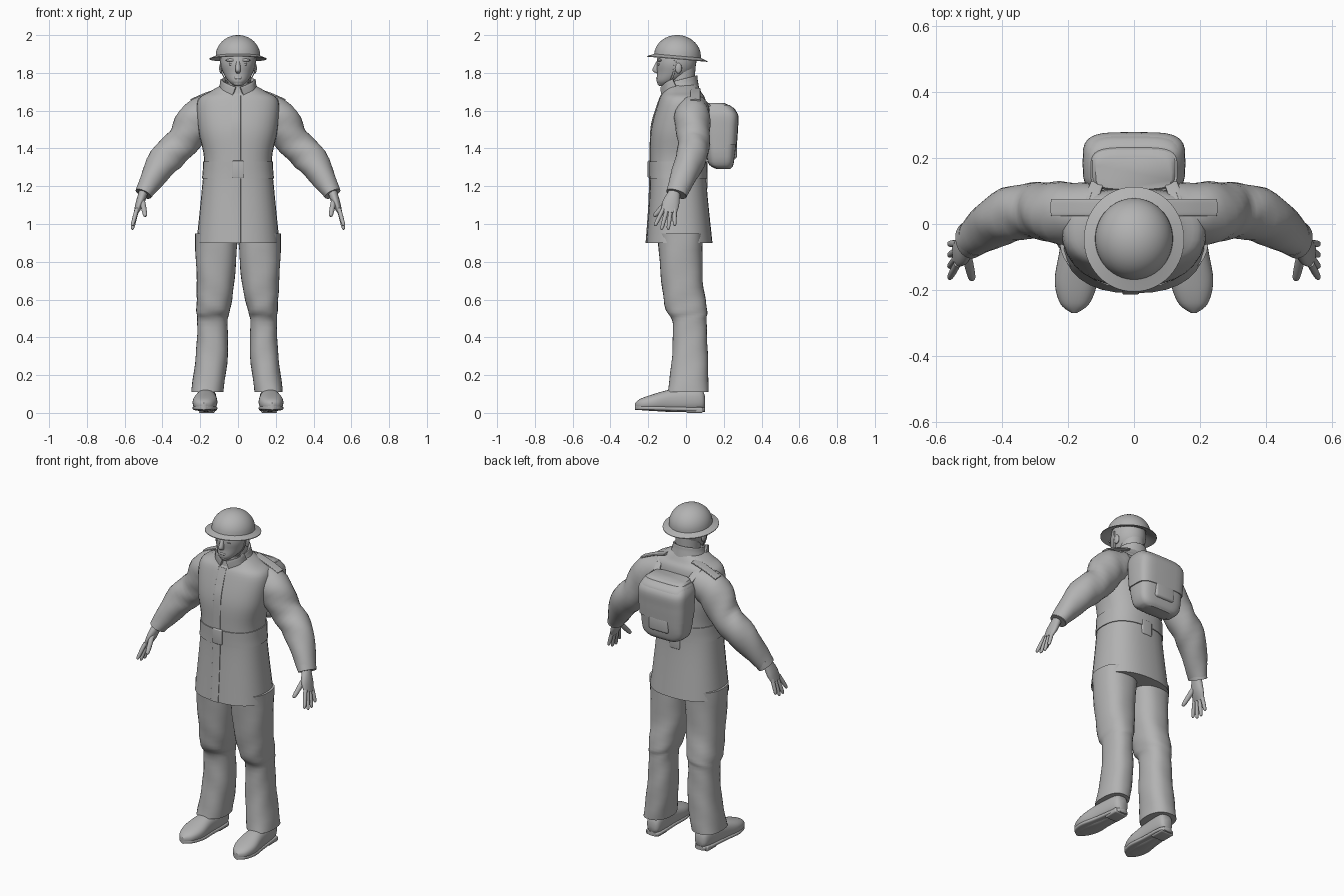
import bpy, bmesh, math
from mathutils import Vector, Matrix

cube = bpy.data.objects.get("Cube")
if cube:
    bpy.data.objects.remove(cube, do_unlink=True)

GREY = (.45, .45, .45, 1)
grey = bpy.data.materials.new("plain grey")
grey.use_nodes = True
grey.diffuse_color = GREY
grey.node_tree.nodes["Principled BSDF"].inputs["Base Color"].default_value = GREY

parts = []
ACROSS, DEPTH, UP = Matrix.Identity(3)
SIDES, STEPS = 32, 5


def finish(name, bm):
    bmesh.ops.recalc_face_normals(bm, faces=bm.faces)
    mesh = bpy.data.meshes.new(name)
    bm.to_mesh(mesh)
    bm.free()
    mesh.materials.append(grey)
    part = bpy.data.objects.new(name, mesh)
    bpy.context.collection.objects.link(part)
    parts.append(part)


def spline(before, start, end, after, t):
    bend = 2 * before - 5 * start + 4 * end - after
    twist = 3 * (start - end) + after - before
    return start + t / 2 * (end - before + t * (bend + t * twist))


def smooth_rows(rows):
    """Pass a smooth curve through every column of the rows."""
    padded = [rows[0], *rows, rows[-1]]
    result = []
    for group in zip(padded, padded[1:], padded[2:], padded[3:]):
        for step in range(STEPS):
            result.append([spline(*column, step / STEPS) for column in zip(*group)])
    return result + [rows[-1]]


def loft(name, rows, axes=None, ref=None, power=2, fold=0, shear=0, side=1):
    """Skin rows of (x, y, z, half width, half depth) in fixed planes or square to the path."""
    rows = smooth_rows(rows)
    centres = [Vector(row[:3]) for row in rows]
    last = len(rows) - 1
    bm = bmesh.new()
    rings = []
    for i, (centre, row) in enumerate(zip(centres, rows)):
        if axes:
            u, v = axes
        else:
            along = (centres[min(i + 1, last)] - centres[max(i - 1, 0)]).normalized()
            u = (ref - along * ref.dot(along)).normalized()
            v = along.cross(u)
        ring = []
        for k in range(SIDES):
            angle = math.tau * k / SIDES
            c, s = math.cos(angle), math.sin(angle)
            ripple = 1 + fold * math.sin(2 * angle + i) * math.sin(angle + i / 2)
            across = math.copysign(abs(c) ** (2 / power), c) * row[3] * ripple
            deep = math.copysign(abs(s) ** (2 / power), s) * row[4] * ripple
            point = centre + u * across + v * deep
            point.z += shear * (point.y - centre.y)
            ring.append(bm.verts.new((point.x * side, point.y, point.z)))
        rings.append(ring)
    for lower, upper in zip(rings, rings[1:]):
        for k in range(SIDES):
            bm.faces.new((lower[k - 1], lower[k], upper[k], upper[k - 1]))
    bm.faces.new(rings[0])
    bm.faces.new(rings[-1])
    finish(name, bm)


def upright(name, rows, **options):
    """Stack rows of (z, y, half width, half depth) on the centre line."""
    loft(name, [(0, y, z, wide, deep) for z, y, wide, deep in rows], axes=(ACROSS, DEPTH), **options)


def row_at(rows, z, gap):
    """Row of an upright part at a height, let out by the gap."""
    fine = smooth_rows(rows)
    low, high = [pair for pair in zip(fine, fine[1:]) if pair[0][0] <= z][-1]
    t = (z - low[0]) / (high[0] - low[0])
    _, y, wide, deep = [a + (b - a) * t for a, b in zip(low, high)]
    return z, y, wide + gap, deep + gap


def ribbon(name, points, ref, wide, side=1, thick=.006):
    loft(name, [(*point, wide, thick) for point in points], ref=ref, power=4, side=side)


def digit(name, start, end, radius, side):
    """Tapered finger with a rounded tip."""
    start, end = Vector(start), Vector(end)
    rows = [(*start.lerp(end, t), radius * size, radius * size)
            for t, size in ((0, 1), (.5, 1), (.9, .8), (1, .3))]
    loft(name, rows, ref=DEPTH, side=side)


def ball(name, position, size):
    bm = bmesh.new()
    place = Matrix.Translation(position) @ Matrix.Diagonal((*size, 1))
    bmesh.ops.create_uvsphere(bm, u_segments=16, v_segments=10, radius=1, matrix=place)
    finish(name, bm)


def block(name, position, size, bevel):
    bm = bmesh.new()
    place = Matrix.Translation(position) @ Matrix.Diagonal((*size, 1))
    bmesh.ops.create_cube(bm, size=1, matrix=place)
    bmesh.ops.bevel(bm, geom=bm.edges[:], offset=bevel, segments=4, profile=.5, affect='EDGES')
    finish(name, bm)


# Jacket, with the belt and placket laid on its surface
FULL = 2.4
jacket = [(.9, -.035, .22, .175), (1.2, -.04, .19, .15), (1.35, -.04, .18, .15), (1.5, -.035, .21, .15),
          (1.65, -.02, .215, .125), (1.7, -.02, .15, .1), (1.74, -.02, .08, .08)]
upright("jacket", jacket, power=FULL)


def jacket_front(x, z):
    _, y, wide, deep = row_at(jacket, z, 0)
    return x, y - deep * (1 - (abs(x) / wide) ** FULL) ** (1 / FULL), z


upright("belt", [row_at(jacket, z, .005) for z in (1.24, 1.28, 1.33)], power=FULL)
block("buckle", (0, -.195, 1.29), (.06, .016, .09), .005)
block("belt_back_tab", (0, .105, 1.23), (.07, .02, .09), .008)
ribbon("front_placket", [jacket_front(-.01, z) for z in (.9, 1.1, 1.3, 1.5, 1.6, 1.68)],
       ACROSS, .025, thick=.004)
upright("collar", [(1.69, -.03, .11, .1), (1.74, -.03, .092, .092), (1.765, -.03, .085, .088),
                   (1.75, -.03, .07, .07)], shear=.25)

# Soft pack with flap and pocket
pack = [(1.29, .2, .09, .035), (1.33, .185, .135, .07), (1.5, .185, .15, .085),
        (1.6, .18, .145, .085), (1.64, .155, .115, .05)]
upright("pack", pack, power=4, fold=.02)
upright("pack_flap", [row_at(pack, z, .005) for z in (1.42, 1.5, 1.58, 1.63)], power=4)
block("pack_pocket", (0, .25, 1.39), (.13, .04, .09), .015)

for side, label in ((1, "left_"), (-1, "right_")):
    # Shoulder strap to the pack, shoulder tab and collar wing
    ribbon(label + "pack_strap", [(.1, .15, 1.6), (.12, .1, 1.65), (.13, .05, 1.69)], ACROSS, .02, side)
    ribbon(label + "shoulder_tab", [(.09, .05, 1.715), (.17, .05, 1.69), (.25, .05, 1.655)],
           DEPTH, .026, side)
    ribbon(label + "collar_wing", [(.09, -.06, 1.745), (.075, -.1, 1.725), (.02, -.128, 1.7)],
           UP, .026, side)

    # Sleeve and cuff
    loft(label + "sleeve", [(.11, .03, 1.61, .085, .08), (.21, .035, 1.56, .095, .105),
                            (.29, .04, 1.435, .085, .088), (.395, .02, 1.335, .08, .085),
                            (.5, -.05, 1.16, .055, .045)],
         ref=DEPTH, fold=.06, side=side)
    loft(label + "cuff", [(.485, -.04, 1.19, .058, .05), (.5, -.05, 1.16, .057, .046)], ref=DEPTH, side=side)

    # Hand with evenly fanned fingers
    loft(label + "palm", [(.5, -.06, 1.17, .03, .024), (.52, -.08, 1.11, .045, .022),
                          (.54, -.09, 1.06, .04, .012)], ref=DEPTH, side=side)
    for i, name in enumerate(("index", "middle", "ring", "little")):
        knuckle = (.535, -.12 + i * .02, 1.08)
        tip = (.56, -.165 + i * .035, .97 + .02 * (name in ("index", "little")))
        digit(label + name + "_finger", knuckle, tip, .011, side)
    digit(label + "thumb", (.51, -.08, 1.14), (.49, -.17, 1.04), .014, side)

    # Trouser leg, baggier on the right below the thigh
    trousers = [(.112, -.03, .95, .115, .12), (.12, -.02, .7, .1, .11), (.13, 0, .55, .08, .11),
                (.135, .02, .48, .07, .09), (.14, .02, .3, .075, .095), (.162, .01, .11, .075, .108)]
    loft(label + "trouser_leg", [(x, y, z, wide + .01 * (side < 0 and z < .6), deep)
                                 for x, y, z, wide, deep in trousers],
         axes=(ACROSS, DEPTH), power=FULL, fold=.03, side=side)

    # Shoe with a round toe turned out, and a sole following its outline
    shoe = [(.165 - y * .06, y, z, wide, deep) for y, z, wide, deep in
            ((.1, .06, .025, .03), (.07, .07, .045, .06), (-.07, .065, .055, .06),
             (-.17, .055, .065, .045), (-.24, .045, .045, .03), (-.27, .04, .008, .012))]
    loft(label + "shoe", shoe, axes=(ACROSS, UP), power=FULL, side=side)
    loft(label + "sole", [(x, y, .02 - y * .03, wide, .012) for x, y, _, wide, _ in shoe],
         axes=(ACROSS, UP), power=4, side=side)
    block(label + "heel", (side * .165, .045, .015), (.085, .09, .03), .008)

    # Ear, eye, brow and chin strap
    ball(label + "ear", (side * .09, -.04, 1.825), (.01, .018, .028))
    ball(label + "eye", (side * .034, -.14, 1.845), (.015, .01, .007))
    ball(label + "brow", (side * .035, -.138, 1.867), (.03, .015, .009))
    ribbon(label + "chin_strap", [(.095, -.055, 1.88), (.085, -.065, 1.8), (.055, -.085, 1.75)],
           DEPTH, .006, side, thick=.003)

# Neck, head and face
upright("neck", [(1.68, -.02, .065, .065), (1.84, -.02, .07, .07)])
upright("head", [(1.73, -.115, .018, .025), (1.755, -.095, .05, .06), (1.8, -.06, .078, .093),
                 (1.86, -.05, .093, .105), (1.95, -.045, .08, .09)])
loft("nose", [(0, -.142, 1.865, .01, .012), (0, -.16, 1.815, .014, .018), (0, -.148, 1.797, .008, .006)],
     axes=(ACROSS, DEPTH))
ball("mouth", (0, -.146, 1.773), (.024, .012, .009))
ball("chin", (0, -.135, 1.745), (.024, .016, .015))

# Helmet: a turned dome with a dished brim, tipped back a little
dome = [(.118 * math.sin(turn), .11 * math.cos(turn)) for turn in
        (math.pi / 2 * i / 10 for i in range(11))]
profile = dome + [(.127, -.004), (.152, -.014), (.152, -.018), (.11, -.005), (0, .09)]
bm = bmesh.new()
verts = [bm.verts.new((radius, 0, height)) for radius, height in profile]
edges = [bm.edges.new(pair) for pair in zip(verts, verts[1:])]
bmesh.ops.spin(bm, geom=verts + edges, axis=UP, angle=math.tau, steps=56)
bmesh.ops.remove_doubles(bm, verts=bm.verts, dist=.0002)
bm.transform(Matrix.Translation((0, -.045, 1.89)) @ Matrix.Rotation(-.085, 4, 'X')
             @ Matrix.Diagonal((1, 1.05, 1, 1)))
finish("helmet", bm)

# Smooth shading with crisp edges
bpy.ops.object.select_all(action='DESELECT')
for part in parts:
    part.select_set(True)
bpy.context.view_layer.objects.active = parts[0]
bpy.ops.object.shade_smooth_by_angle(angle=math.radians(42))
